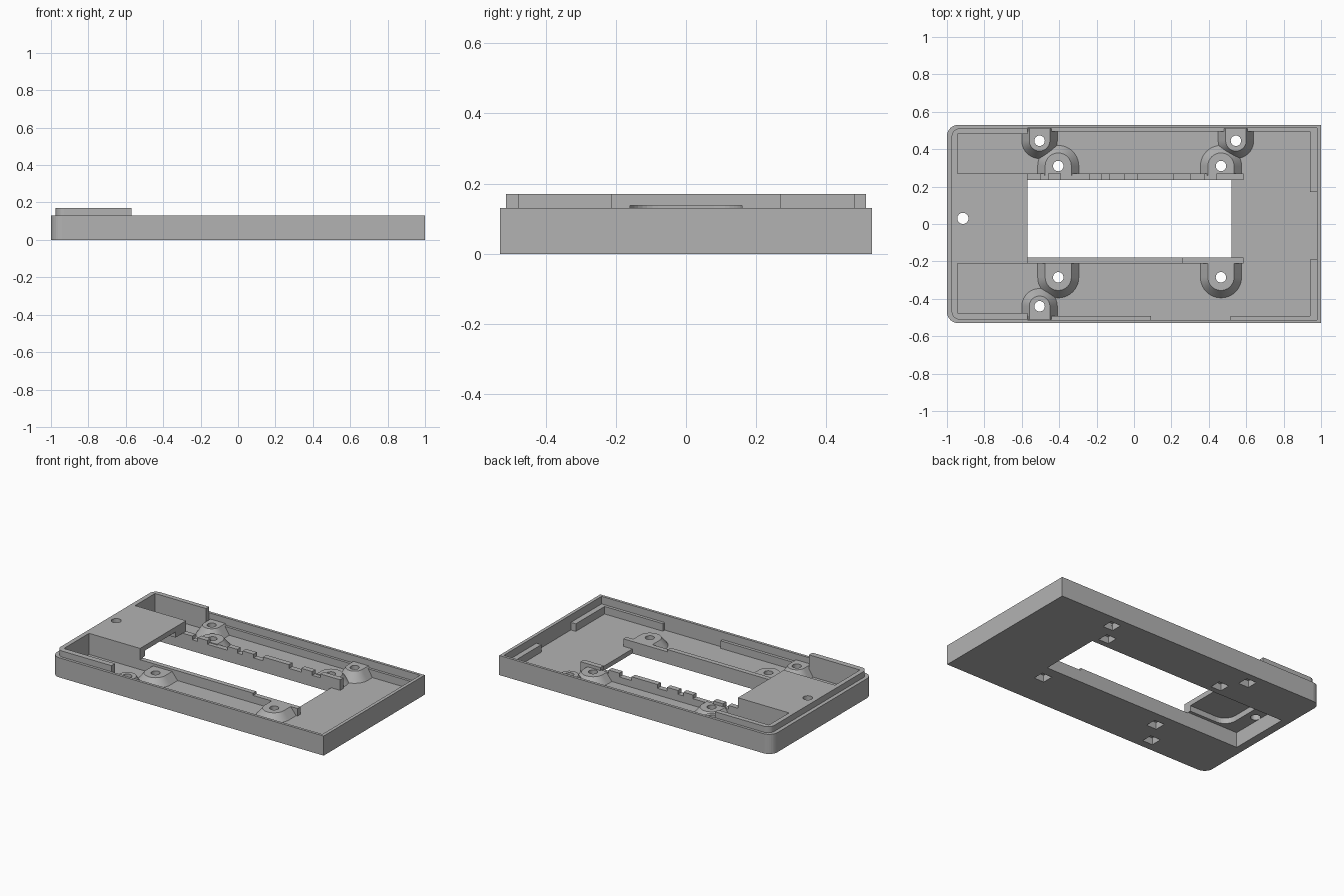
import bpy, bmesh, math

cube = bpy.data.objects.get("Cube")
if cube:
    bpy.data.objects.remove(cube, do_unlink=True)

grey = bpy.data.materials.new("plain grey")
grey.use_nodes = True
COLOUR = (0.45, 0.45, 0.45, 1)
grey.diffuse_color = COLOUR
grey.node_tree.nodes["Principled BSDF"].inputs["Base Color"].default_value = COLOUR

FLOOR, RIM, TOP = 0.03, 0.13, 0.17


def loft(name, lower, z0, upper, z1):
    """Solid between two outlines with equal point counts."""
    bm = bmesh.new()
    a = [bm.verts.new((x, y, z0)) for x, y in lower]
    b = [bm.verts.new((x, y, z1)) for x, y in upper]
    bm.faces.new(a[::-1])
    bm.faces.new(b)
    for i in range(len(a)):
        j = (i + 1) % len(a)
        bm.faces.new((a[i], a[j], b[j], b[i]))
    bmesh.ops.recalc_face_normals(bm, faces=bm.faces)
    mesh = bpy.data.meshes.new(name)
    bm.to_mesh(mesh)
    bm.free()
    mesh.materials.append(grey)
    ob = bpy.data.objects.new(name, mesh)
    bpy.context.scene.collection.objects.link(ob)
    return ob


def prism(name, outline, z0, z1):
    return loft(name, outline, z0, outline, z1)


def box(name, x0, x1, y0, y1, z0, z1):
    return prism(name, [(x0, y0), (x1, y0), (x1, y1), (x0, y1)], z0, z1)


def arc(cx, cy, r, start, end, n):
    steps = [math.radians(start + (end - start) * i / n) for i in range(n + 1)]
    return [(cx + r * math.cos(t), cy + r * math.sin(t)) for t in steps]


def circle(cx, cy, r):
    return arc(cx, cy, r, 0, 345, 23)


def left_rounded(x0, x1, y0, y1, r):
    """Rectangle with both corners at the -x end rounded."""
    return ([(x1, y0), (x1, y1)] + arc(x0 + r, y1 - r, r, 90, 180, 8)
            + arc(x0 + r, y0 + r, r, 180, 270, 8))


def cut(target, cutters):
    for c in cutters:
        mod = target.modifiers.new("cut", 'BOOLEAN')
        mod.operation, mod.solver, mod.object = 'DIFFERENCE', 'EXACT', c
    bpy.context.view_layer.update()
    graph = bpy.context.evaluated_depsgraph_get()
    mesh = bpy.data.meshes.new_from_object(target.evaluated_get(graph))
    target.modifiers.clear()
    target.data = mesh
    for c in cutters:
        bpy.data.objects.remove(c, do_unlink=True)


# Screw positions: x, y, top radius, top height, y of the wall the boss joins
bosses = [(x, y, 0.07, 0.08, w) for x in (-0.405, 0.465)
          for y, w in ((0.31, 0.26), (-0.285, -0.2))]
bosses += [(-0.505, 0.445, 0.055, 0.092, 0.51), (0.545, 0.445, 0.055, 0.092, 0.51),
           (-0.505, -0.44, 0.055, 0.092, -0.51)]


def screw_cutters():
    cs = []
    for x, y, *_ in bosses:
        cs.append(prism("hole_cutter", circle(x, y, 0.028), -0.1, 0.3))
        cs.append(box("nut_cutter", x - 0.037, x + 0.037, y - 0.037, y + 0.037, -0.1, 0.045))
    return cs


# Tray with floor, rim, window and screw holes
tray = prism("tray", left_rounded(-1, 1, -0.53, 0.53, 0.06), 0, RIM)
cut(tray, [prism("c", left_rounded(-0.975, 0.978, -0.512, 0.512, 0.045), FLOOR, 0.3),
           box("c", -0.945, 0.52, -0.18, 0.235, -0.1, 0.1)] + screw_cutters())

# Raised lip around the -x end
lip = prism("raised_lip", left_rounded(-0.975, -0.57, -0.512, 0.512, 0.045), FLOOR, TOP)
cut(lip, [box("c", -0.945, -0.5, -0.475, 0.48, 0, 0.3)])

# Hollow platform with a rounded recess and a screw hole
platform = box("platform", -0.945, -0.57, -0.212, 0.27, FLOOR, TOP)
cut(platform, [box("c", -0.96, -0.5, -0.18, 0.235, 0, 0.1),
               prism("c", left_rounded(-0.85, -0.5, -0.16, 0.16, 0.08), 0, 0.137),
               prism("c", circle(-0.915, 0.03, 0.03), 0, 0.3)])
mount = box("platform_end_wall", -0.975, -0.945, -0.18, 0.235, 0.1, TOP)
cut(mount, [prism("c", circle(-0.915, 0.03, 0.03), 0, 0.3)])

# Screw bosses with sloping sides
for i, (x, y, r, h, wall) in enumerate(bosses):
    s = 1 if wall > y else -1
    if abs(wall) < 0.3:
        s = -1 if y > 0 else 1

    def u_shape(rad):
        pts = arc(x, y, rad, 180, 360, 20) if s > 0 else arc(x, y, rad, 0, 180, 20)
        return pts + [(x + s * rad, wall), (x - s * rad, wall)]
    boss = loft(f"screw_boss_{i + 1}", u_shape(r + 0.04), FLOOR, u_shape(r), h)
    cut(boss, [prism("c", circle(x, y, 0.028), 0, 0.3),
               box("c", x - 0.037, x + 0.037, y - 0.037, y + 0.037, 0, 0.045)])
    bpy.ops.object.select_all(action='DESELECT')
    boss.select_set(True)
    bpy.context.view_layer.objects.active = boss
    bpy.ops.object.shade_smooth_by_angle(angle=math.radians(30))

# Notched back rail: high and low steps alternate
edges = [-0.57, -0.5, -0.46, -0.39, -0.24, -0.17, -0.13, -0.05, 0.02, 0.21, 0.3, 0.38, 0.44, 0.585]
rail = [(edges[0], FLOOR)]
for i, (a, b) in enumerate(zip(edges, edges[1:])):
    h = 0.075 if i % 2 else 0.1
    rail += [(a, h), (b, h)]
rail.append((edges[-1], FLOOR))


def long_rail(name, profile, y0, y1):
    """Side profile in x and z, extruded along y."""
    ob = prism(name, profile, y0, y1)
    for v in ob.data.vertices:
        v.co = (v.co.x, v.co.z, v.co.y)
    ob.data.flip_normals()


long_rail("back_rail", rail, 0.235, 0.27)
long_rail("front_rail", [(-0.57, FLOOR), (-0.57, 0.095), (0.26, 0.095), (0.26, 0.08),
                         (0.585, 0.08), (0.585, FLOOR)], -0.212, -0.18)

# Support ledges along the inner walls
box("back_ledge", -0.57, 0.978, 0.495, 0.512, FLOOR, 0.08)
box("front_ledge_right", -0.57, 0.09, -0.512, -0.492, FLOOR, 0.08)
box("front_ledge_left", 0.515, 0.978, -0.512, -0.492, FLOOR, 0.08)
box("end_ledge_back", 0.942, 0.978, 0.17, 0.495, FLOOR, 0.08)
box("end_ledge_front", 0.942, 0.978, -0.492, -0.19, FLOOR, 0.08)
